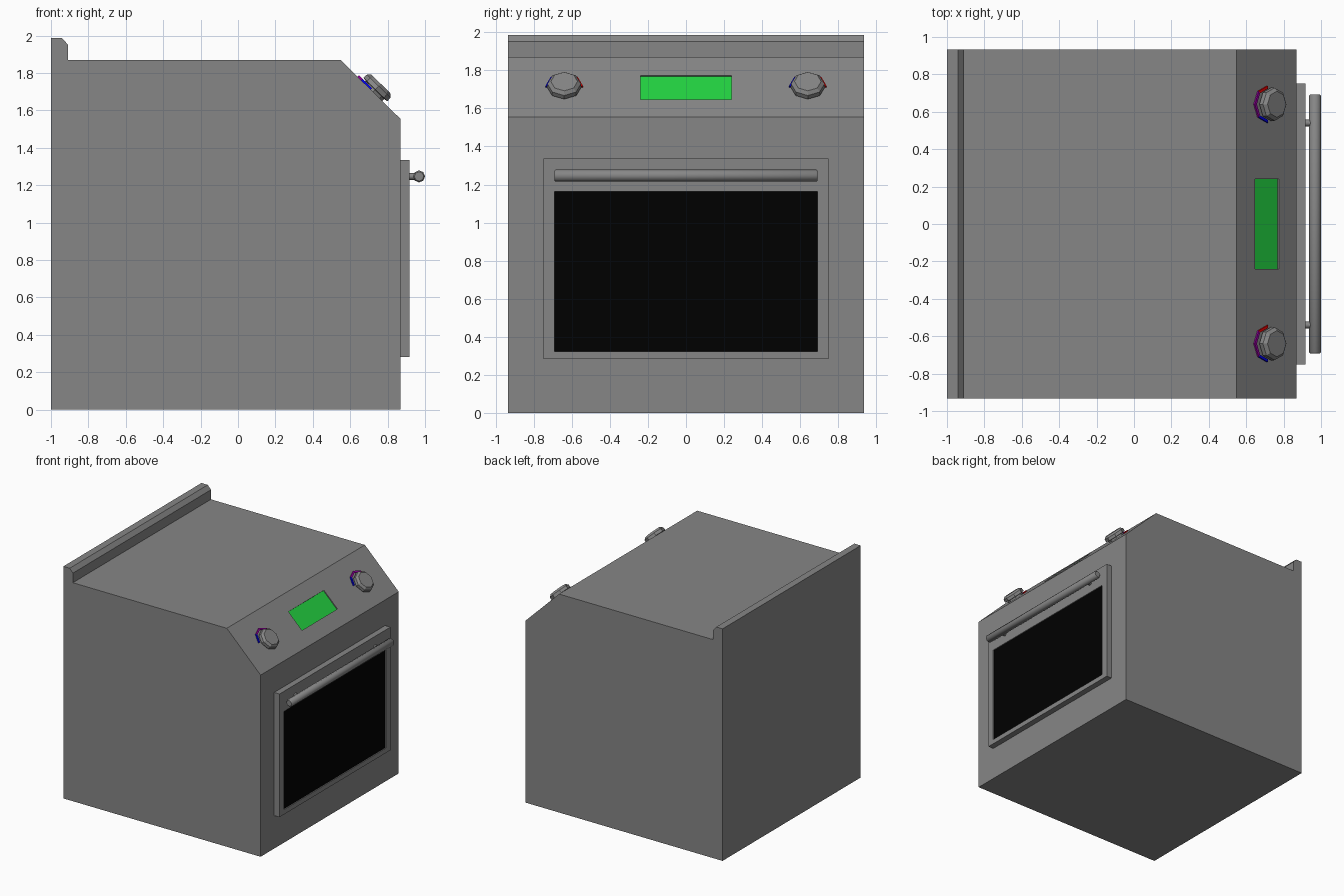
import bpy, bmesh, math
from mathutils import Matrix, Vector

if "Cube" in bpy.data.objects:
    bpy.data.objects.remove(bpy.data.objects["Cube"])

HALF_Y = 0.934
LOW, HIGH = Vector((0.868, 0, 1.555)), Vector((0.548, 0, 1.87))
UP = (HIGH - LOW).normalized()          # up the sloped panel
SIDE = Vector((0, 1, 0))
OUT = SIDE.cross(UP)                    # out of the sloped panel


def frame(origin, x, y, z):
    m = Matrix((x, y, z)).transposed().to_4x4()
    m.translation = origin
    return m


def panel(y, dist):
    return frame(LOW + UP * dist + SIDE * y, SIDE, UP, OUT)


def material(name, rgb):
    m = bpy.data.materials.new(name)
    m.diffuse_color = (*rgb, 1)
    m.use_nodes = True
    m.node_tree.nodes["Principled BSDF"].inputs["Base Color"].default_value = m.diffuse_color
    return m


grey = material("dark_grey", (0.24, 0.24, 0.24))
black = material("black_glass", (0, 0, 0))
green = material("green_display", (0.017, 0.65, 0.053))
red = material("red_mark", (0.8, 0.0, 0.0))
purple = material("purple_mark", (0.3, 0.0, 0.35))
blue = material("blue_mark", (0.0, 0.0, 0.8))


def finish(name, bm, mat=grey):
    bmesh.ops.recalc_face_normals(bm, faces=bm.faces)
    me = bpy.data.meshes.new(name)
    bm.to_mesh(me)
    bm.free()
    ob = bpy.data.objects.new(name, me)
    bpy.context.collection.objects.link(ob)
    me.materials.append(mat)
    return ob


def box(name, size, matrix, mat=grey):
    bm = bmesh.new()
    bmesh.ops.create_cube(bm, size=1, matrix=matrix @ Matrix.Diagonal((*size, 1)))
    return finish(name, bm, mat)


def lathe(name, profile, sides, matrix):
    bm = bmesh.new()
    rings = [[bm.verts.new(matrix @ Vector((r * math.cos(a), r * math.sin(a), h)))
              for a in (2 * math.pi * i / sides for i in range(sides))]
             for r, h in profile]
    for a, b in zip(rings, rings[1:]):
        for i in range(sides):
            j = (i + 1) % sides
            bm.faces.new((a[i], a[j], b[j], b[i]))
    bm.faces.new(rings[0])
    bm.faces.new(rings[-1])
    return finish(name, bm)


def recess(target, name, w, h, depth, matrix, mat):
    """Cut a shallow pocket and lay a coloured pane on its floor."""
    cutter = box(name + "_cutter", (w, h, depth * 2), matrix)
    cutter.hide_render = True
    mod = target.modifiers.new(name, "BOOLEAN")
    mod.object, mod.operation, mod.solver = cutter, "DIFFERENCE", "EXACT"
    bpy.context.view_layer.objects.active = target
    bpy.ops.object.modifier_apply(modifier=mod.name)
    bpy.data.objects.remove(cutter)
    box(name, (w, h, 0.004), matrix @ Matrix.Translation((0, 0, -depth)), mat)


def smooth(ob, angle):
    bpy.ops.object.select_all(action="DESELECT")
    ob.select_set(True)
    bpy.context.view_layer.objects.active = ob
    bpy.ops.object.shade_smooth_by_angle(angle=math.radians(angle))


# Body: side profile with sloped control panel and rear lip
bm = bmesh.new()
outline = [(-1, 0), (0.868, 0), (0.868, 1.555), (0.548, 1.87),
           (-0.91, 1.87), (-0.91, 1.952), (-0.94, 1.986), (-1, 1.986)]
face = bm.faces.new([bm.verts.new((x, -HALF_Y, z)) for x, z in outline])
ext = bmesh.ops.extrude_face_region(bm, geom=[face])["geom"]
bmesh.ops.translate(bm, vec=(0, 2 * HALF_Y, 0),
                    verts=[g for g in ext if isinstance(g, bmesh.types.BMVert)])
body = finish("oven_body", bm)
recess(body, "display", 0.48, 0.18, 0.01, panel(0, 0.222), green)

# Door with dark window
door = box("oven_door", (0.05, 1.5, 1.054), Matrix.Translation((0.893, 0, 0.809)))
window_frame = frame(Vector((0.918, 0, 0.743)), SIDE, Vector((0, 0, 1)), Vector((1, 0, 0)))
recess(door, "door_window", 1.38, 0.84, 0.01, window_frame, black)

# Handle bar and its two posts
bar = frame(Vector((0.968, 0, 1.247)), Vector((0, 0, 1)), Vector((1, 0, 0)), SIDE)
smooth(lathe("door_handle", [(0.025, -0.692), (0.032, -0.685),
                             (0.032, 0.685), (0.025, 0.692)], 8, bar), 46)
for s in (-1, 1):
    post = frame(Vector((0.91, s * 0.54, 1.247)), SIDE, Vector((0, 0, 1)), Vector((1, 0, 0)))
    smooth(lathe("handle_post", [(0.018, 0), (0.018, 0.045)], 8, post), 46)

# Knobs with coloured arc marks behind them
for y in (-0.64, 0.64):
    lathe("knob", [(0.07, -0.005), (0.07, 0.015), (0.09, 0.018),
                   (0.088, 0.043), (0.07, 0.06)], 8, panel(y, 0.205))
    m = panel(y, 0.222)
    for name, start, count, mat in (("red_mark", 0, 1, red), ("purple_mark", 1, 2, purple),
                                    ("blue_mark", 3, 1, blue)):
        bm = bmesh.new()
        pairs = []
        for i in range(start, start + count + 1):
            a = i * math.pi / 4
            pairs.append([bm.verts.new(m @ Vector((r * math.cos(a), r * math.sin(a), 0.01)))
                          for r in (0.084, 0.099)])
        for p, q in zip(pairs, pairs[1:]):
            bm.faces.new((p[0], p[1], q[1], q[0]))
        ext = bmesh.ops.extrude_face_region(bm, geom=bm.faces[:])["geom"]
        bmesh.ops.translate(bm, vec=OUT * -0.011,
                            verts=[g for g in ext if isinstance(g, bmesh.types.BMVert)])
        finish(name, bm, mat)
